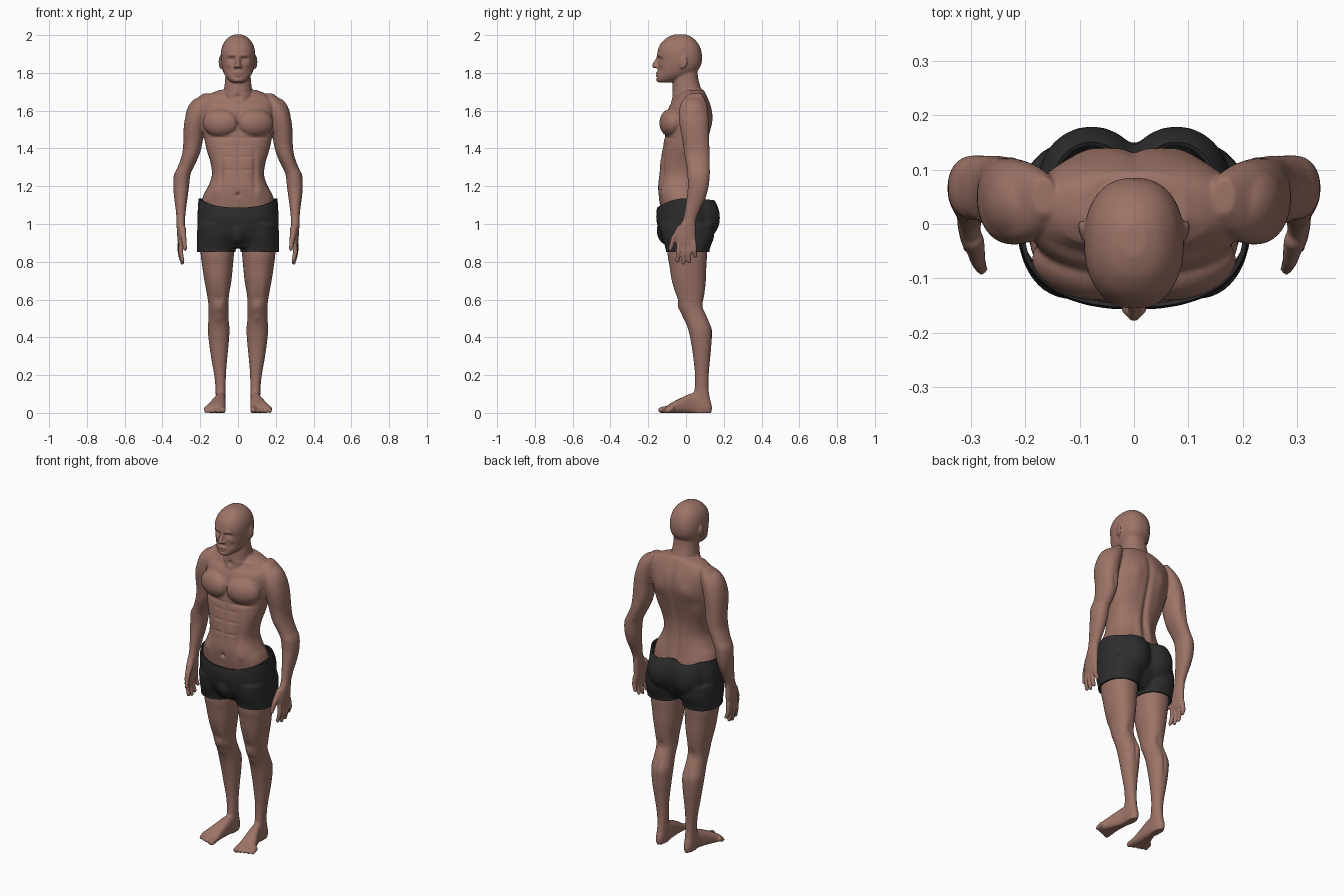
import bpy, bmesh, math
from mathutils import Vector, Matrix


def material(name, rgb):
    m = bpy.data.materials.new(name)
    m.diffuse_color = (*rgb, 1)
    return m


SKIN = material("brown skin", (0.335, 0.172, 0.135))
CLOTH = material("black cloth", (0.026, 0.026, 0.027))


def spline(a, b, c, d, t):
    return tuple(0.5 * (2 * q + (r - p) * t + (2 * p - 5 * q + 4 * r - s) * t * t
                        + (3 * q - p - 3 * r + s) * t ** 3) for p, q, r, s in zip(a, b, c, d))


def loft(bm, rings, side=1, n=2.2, along="z", seg=36, steps=4):
    """Closed skin over rings (t, x0, x1, b0, b1); b is y, or z when lofting along y."""
    k, full = len(rings), []
    for i in range(k - 1):
        a, d = rings[max(i - 1, 0)], rings[min(i + 2, k - 1)]
        full += [spline(a, rings[i], rings[i + 1], d, s / steps) for s in range(steps)]
    full.append(rings[-1])
    loops = []
    for t, x0, x1, b0, b1 in full:
        loop = []
        for j in range(seg):
            c, s = math.cos(math.tau * j / seg), math.sin(math.tau * j / seg)
            x = (x0 + x1) / 2 + (x1 - x0) / 2 * math.copysign(abs(c) ** (2 / n), c)
            b = (b0 + b1) / 2 + (b1 - b0) / 2 * math.copysign(abs(s) ** (2 / n), s)
            loop.append(bm.verts.new((x * side, b, t) if along == "z" else (x * side, t, b)))
        loops.append(loop)
    for p, q in zip(loops, loops[1:]):
        for j in range(seg):
            bm.faces.new((p[j], p[(j + 1) % seg], q[(j + 1) % seg], q[j]))
    bm.faces.new(loops[0])
    bm.faces.new(loops[-1])


def centred(bm, rings, n=2.2):
    loft(bm, [(z, -w, w, f, b) for z, w, f, b in rings], n=n)


def blob(bm, centre, radii, rot=Matrix()):
    m = Matrix.Translation(centre) @ rot @ Matrix.Diagonal((*radii, 1))
    bmesh.ops.create_uvsphere(bm, u_segments=24, v_segments=16, radius=1, matrix=m)


def rod(bm, p, q, r1, r2):
    p, q = Vector(p), Vector(q)
    d = q - p
    m = Matrix.Translation((p + q) / 2) @ d.to_track_quat("Z", "Y").to_matrix().to_4x4()
    bmesh.ops.create_cone(bm, cap_ends=True, segments=16, radius1=r1, radius2=r2, depth=d.length, matrix=m)
    blob(bm, p, (r1,) * 3)
    blob(bm, q, (r2,) * 3)


def fuse(name, bm, voxel, smooth, mat):
    """Melt the overlapping parts into one smooth skin."""
    bmesh.ops.recalc_face_normals(bm, faces=bm.faces)
    me = bpy.data.meshes.new(name)
    bm.to_mesh(me)
    bm.free()
    ob = bpy.data.objects.new(name, me)
    bpy.context.collection.objects.link(ob)
    r = ob.modifiers.new("fuse", "REMESH")
    r.mode, r.voxel_size = "VOXEL", voxel
    s = ob.modifiers.new("soften", "SMOOTH")
    s.factor, s.iterations = 0.5, smooth
    bake(ob)
    ob.data.materials.clear()
    ob.data.materials.append(mat)
    return ob


def bake(ob):
    bpy.context.view_layer.update()
    me = bpy.data.meshes.new_from_object(ob.evaluated_get(bpy.context.evaluated_depsgraph_get()))
    ob.modifiers.clear()
    ob.data = me


def sculpt(ob, face, marks):
    """Soft bumps (+) and dents (-): x, z, width, height, amount; face -1 front, 1 back."""
    marks = marks + [(-m[0], *m[1:]) for m in marks if m[0] > 0]
    moves = []
    for v in ob.data.vertices:
        w = max(0, v.normal.y * face)
        if w > 0:
            d = 0
            for x, z, rx, rz, amt in marks:
                e = ((v.co.x - x) / rx) ** 2 + ((v.co.z - z) / rz) ** 2
                if e < 6:
                    d += amt * math.exp(-e)
            if d:
                moves.append((v, d * min(1, w * 1.5) * face))
    for v, d in moves:
        v.co.y += d


# ---------- body ----------
bm = bmesh.new()
# torso and neck
centred(bm, [(0.90, .17, -.09, .10), (1.0, .188, -.12, .12), (1.10, .193, -.138, .108),
             (1.15, .184, -.145, .098), (1.20, .158, -.148, .088), (1.26, .138, -.142, .082),
             (1.33, .147, -.136, .088), (1.40, .168, -.124, .104), (1.48, .183, -.112, .125),
             (1.55, .19, -.112, .138), (1.62, .195, -.09, .13), (1.66, .18, -.062, .118),
             (1.69, .145, -.035, .105), (1.71, .095, -.03, .095)], n=2.35)
centred(bm, [(1.60, .085, -.085, .11), (1.68, .079, -.075, .1), (1.72, .073, -.072, .08),
             (1.78, .067, -.068, .064), (1.85, .065, -.06, .06)])
# head
centred(bm, [(2.003, .02, -.06, .0), (1.988, .05, -.098, .033), (1.96, .075, -.13, .061),
             (1.93, .087, -.146, .077), (1.90, .0915, -.152, .084), (1.87, .0915, -.148, .085),
             (1.84, .088, -.147, .079), (1.81, .08, -.15, .06), (1.785, .068, -.153, .02),
             (1.765, .052, -.156, -.02), (1.75, .035, -.15, -.06)], n=2.3)
# nose and lips
rod(bm, (0, -.148, 1.88), (0, -.167, 1.838), .01, .013)
blob(bm, (0, -.148, 1.799), (.026, .014, .007))
blob(bm, (0, -.147, 1.785), (.022, .014, .007))

for s in (1, -1):
    # face details and ear
    blob(bm, (.013 * s, -.156, 1.834), (.011, .012, .009))
    blob(bm, (.094 * s, -.014, 1.855), (.007, .021, .036), Matrix.Rotation(-.25 * s, 4, "Z") @ Matrix.Rotation(-.2, 4, "X"))
    # chest and shoulder
    blob(bm, (.092 * s, -.08, 1.535), (.098, .058, .074), Matrix.Rotation(.25 * s, 4, "Z"))
    blob(bm, (.218 * s, .04, 1.57), (.06, .076, .10), Matrix.Rotation(-.18 * s, 4, "Y"))
    # arm down to the palm
    loft(bm, [(1.69, .145, .185, .02, .085), (1.66, .14, .222, -.015, .10), (1.62, .15, .256, -.033, .113),
              (1.56, .165, .28, -.038, .12), (1.50, .178, .288, -.03, .122), (1.42, .19, .29, -.015, .126),
              (1.36, .207, .298, -.008, .126), (1.30, .235, .32, .005, .126), (1.26, .252, .339, .008, .126),
              (1.20, .259, .343, .01, .12), (1.14, .267, .338, .004, .104), (1.08, .275, .33, -.005, .076),
              (1.03, .28, .326, -.014, .055), (.99, .281, .325, -.034, .052), (.94, .284, .322, -.05, .052),
              (.90, .286, .318, -.048, .05), (.88, .29, .313, -.04, .044)], side=s)
    # fingers and thumb
    for i, tip in enumerate((.805, .795, .802, .83)):
        y, x = -.038 + .0265 * i, .30 + .002 * i
        knuckle = (s * (x + .003), y * 1.08, (.89 + tip) / 2)
        rod(bm, (s * x, y, .905), knuckle, .0135, .0125)
        rod(bm, knuckle, (s * (x - .007), y * 1.2, tip), .0125, .0105)
    rod(bm, (s * .295, -.03, .975), (s * .287, -.067, .92), .02, .0145)
    rod(bm, (s * .287, -.067, .92), (s * .28, -.083, .868), .0145, .011)
    # leg
    loft(bm, [(.97, .02, .195, -.09, .11), (.85, .021, .198, -.098, .112), (.78, .027, .19, -.088, .108),
              (.70, .035, .178, -.075, .105), (.62, .048, .163, -.05, .097), (.56, .05, .156, -.036, .093),
              (.50, .05, .156, -.01, .115), (.44, .045, .16, .012, .136), (.36, .05, .152, .029, .135),
              (.28, .058, .14, .04, .127), (.20, .064, .126, .048, .12), (.13, .065, .119, .046, .119),
              (.08, .065, .118, .035, .126), (.03, .065, .119, .03, .138), (-.004, .07, .113, .035, .132)], side=s)
    # foot and toes
    loft(bm, [(.12, .072, .112, -.004, .06), (.08, .066, .118, -.004, .10), (.04, .065, .122, -.004, .106),
              (0, .065, .136, -.004, .092), (-.04, .066, .153, -.004, .073), (-.08, .067, .17, -.004, .052),
              (-.105, .073, .172, -.002, .034)], side=s, n=2.5, along="y")
    for i in range(5):
        r = .016 if i == 0 else .011
        rod(bm, (s * (.083 + .021 * i), -.088 + .003 * i, .022), (s * (.081 + .022 * i), -.132 + .0075 * i, r - .001), r + .003, r)

body = fuse("body", bm, .0055, 4, SKIN)
# face, collar, belly and knee relief on the front
sculpt(body, -1, [(.033, 1.873, .017, .010, -.014), (.033, 1.871, .009, .005, .006), (.032, 1.893, .024, .008, .005),
                  (.052, 1.842, .018, .014, .003), (.05, 1.815, .016, .018, -.004), (0, 1.792, .022, .003, -.004),
                  (0, 1.776, .022, .005, -.003), (0, 1.762, .018, .01, .003),
                  (0, 1.675, .016, .014, -.010), (.10, 1.685, .055, .009, .007), (.11, 1.655, .05, .012, -.005),
                  (0, 1.55, .010, .07, -.007), (.09, 1.457, .07, .008, -.006), (0, 1.33, .009, .11, -.006),
                  (0, 1.155, .009, .010, -.018), (.045, 1.285, .03, .006, -.004), (.045, 1.355, .03, .006, -.004),
                  (.045, 1.415, .03, .006, -.003), (.088, 1.28, .012, .10, -.007), (.115, 1.17, .02, .03, .006),
                  (.10, .555, .024, .028, .006), (.068, .63, .02, .04, .006), (.135, .65, .02, .05, .005),
                  (.10, .605, .02, .018, -.004), (.10, .505, .018, .02, .004)])
# spine, shoulder blades, loins and calves on the back
sculpt(body, 1, [(0, 1.40, .014, .22, -.012), (.085, 1.54, .035, .06, .008), (.125, 1.47, .03, .03, -.004),
                 (.04, 1.60, .03, .05, .004), (.037, 1.22, .022, .09, .008), (.10, .57, .022, .04, -.007),
                 (.10, .43, .007, .07, -.006), (.075, .43, .02, .05, .004), (.24, 1.43, .012, .05, -.004)])
for v in body.data.vertices:
    v.co.z = max(v.co.z, 0)
body.data.shade_smooth()

# ---------- shorts ----------
bm = bmesh.new()
centred(bm, [(1.17, .198, -.14, .098), (1.11, .209, -.154, .126), (1.03, .215, -.157, .148),
             (.95, .214, -.14, .13), (.90, .205, -.11, .10), (.872, .19, -.09, .08)], n=2.3)
for s in (1, -1):
    loft(bm, [(.79, .014, .217, -.106, .124), (.86, .014, .217, -.106, .124), (.93, .01, .217, -.128, .148),
              (1.0, .01, .215, -.14, .15)], side=s)
    # seat
    blob(bm, (.078 * s, .08, 1.03), (.098, .1, .115))
blob(bm, (0, -.10, .965), (.05, .055, .075))
shorts = fuse("shorts", bm, .007, 6, CLOTH)

# trim waist and hems, then dip the waistband at the front
bm = bmesh.new()
bm.from_mesh(shorts.data)
for z, d in ((1.11, 1), (.853, -1)):
    bmesh.ops.bisect_plane(bm, geom=bm.verts[:] + bm.edges[:] + bm.faces[:], plane_co=(0, 0, z),
                           plane_no=(0, 0, d), clear_outer=True)
for v in bm.verts:
    lift = .026 - .05 * (min(v.co.y, 0) / .155) ** 2 - .008 * (max(v.co.y, 0) / .13) ** 2
    v.co.z += lift * max(0, min(1, (v.co.z - 1.0) / .11))
bm.to_mesh(shorts.data)
bm.free()
wall = shorts.modifiers.new("cloth thickness", "SOLIDIFY")
wall.thickness, wall.offset = .008, -1
bake(shorts)
shorts.data.shade_smooth()
shorts.data.set_sharp_from_angle(angle=math.radians(50))
